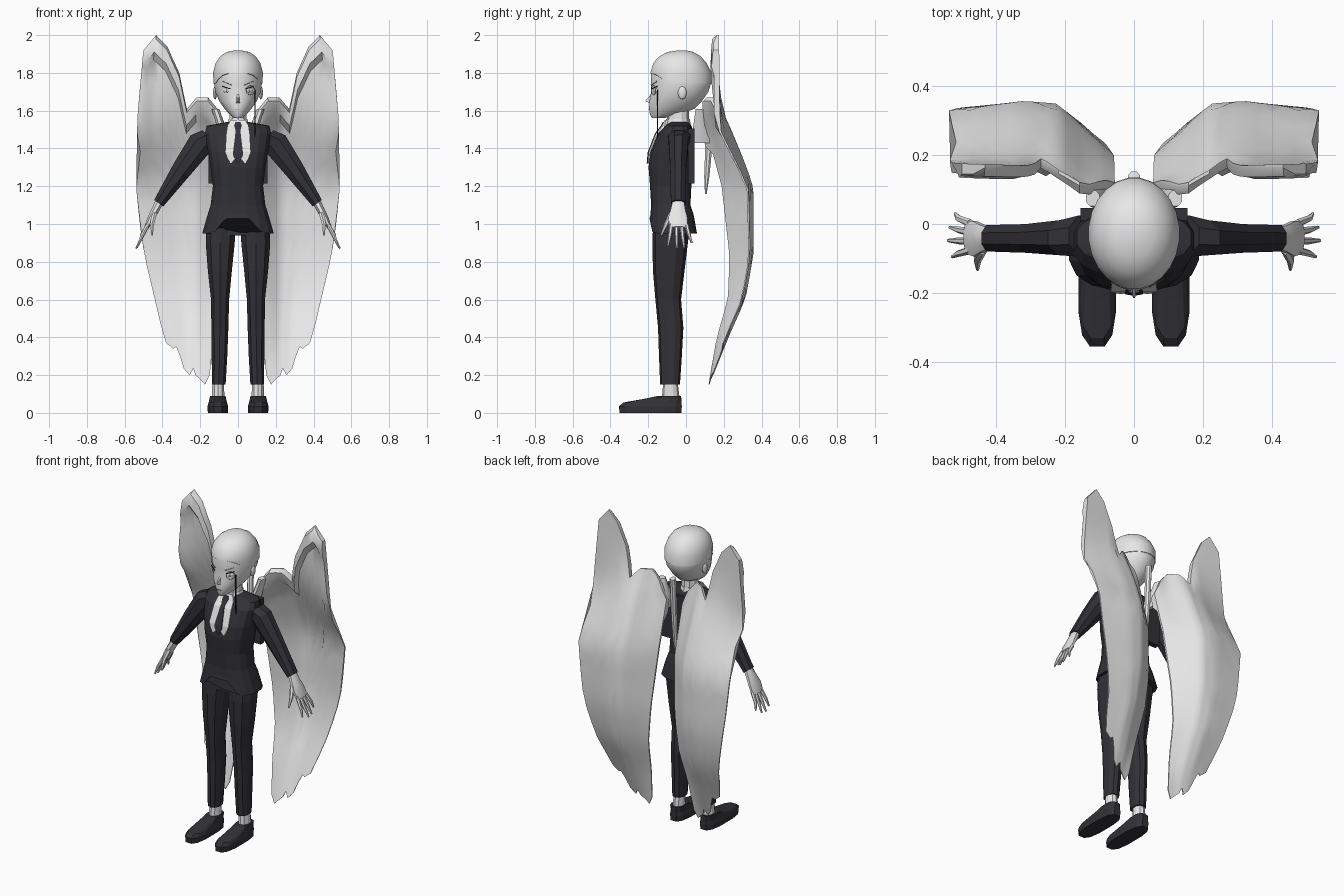
import bpy, bmesh, math
from mathutils import Vector, Matrix


def material(name, r, g, b):
    m = bpy.data.materials.new(name)
    m.diffuse_color = (r, g, b, 1)
    return m


WHITE = material("pale white", 0.8, 0.8, 0.8)
SUIT = material("charcoal cloth", 0.032, 0.031, 0.038)
BLACK = material("black metal", 0.01, 0.01, 0.01)
GREY = material("eye grey", 0.3, 0.3, 0.3)


def finish(name, bm, mat, smooth=False, mirror=False):
    bmesh.ops.recalc_face_normals(bm, faces=bm.faces)
    me = bpy.data.meshes.new(name)
    bm.to_mesh(me)
    bm.free()
    ob = bpy.data.objects.new(name, me)
    bpy.context.collection.objects.link(ob)
    me.materials.append(mat)
    if smooth:
        bpy.ops.object.select_all(action='DESELECT')
        ob.select_set(True)
        bpy.context.view_layer.objects.active = ob
        bpy.ops.object.shade_smooth_by_angle(angle=math.radians(40))
    if mirror:
        ob.modifiers.new("mirror", 'MIRROR').use_mirror_merge = False
    return ob


def skin(name, loops, mat, **kw):
    """Join closed point loops into a capped surface."""
    bm = bmesh.new()
    vs = [[bm.verts.new(p) for p in loop] for loop in loops]
    n = len(vs[0])
    for a, b in zip(vs, vs[1:]):
        for i in range(n):
            bm.faces.new((a[i], a[(i + 1) % n], b[(i + 1) % n], b[i]))
    bm.faces.new(vs[0])
    bm.faces.new(vs[-1])
    return finish(name, bm, mat, **kw)


def ring(cx, cz, rx, y0, y1, tilt=0.0, n=12, p=1.0):
    """Super-ellipse section between y0 and y1, tilted about y."""
    pts = []
    for i in range(n):
        a = 2 * math.pi * (i + 0.5) / n
        c, s = math.cos(a), math.sin(a)
        u = math.copysign(abs(c) ** p, c) * rx
        v = math.copysign(abs(s) ** p, s) * (y1 - y0) / 2
        pts.append(Vector((cx + u * math.cos(tilt), (y0 + y1) / 2 + v, cz + u * math.sin(tilt))))
    return pts


def loft(name, rows, mat, tilt=0.0, n=12, p=1.0, **kw):
    return skin(name, [ring(*r, tilt=tilt, n=n, p=p) for r in rows], mat, **kw)


def interp(table, x):
    t = sorted(table)
    if x <= t[0][0]:
        return t[0][1]
    for (a, va), (b, vb) in zip(t, t[1:]):
        if x <= b:
            return va + (vb - va) * (x - a) / (b - a)
    return t[-1][1]


def blob(name, loc, size, mat, rot=(0, 0, 0), cube=False, mirror=False):
    bm = bmesh.new()
    if cube:
        bmesh.ops.create_cube(bm, size=1)
    else:
        bmesh.ops.create_uvsphere(bm, u_segments=12, v_segments=8, radius=0.5)
    r = Matrix.Rotation(rot[2], 4, 'Z') @ Matrix.Rotation(rot[1], 4, 'Y')
    bm.transform(Matrix.Translation(loc) @ r @ Matrix.Diagonal((*size, 1)))
    return finish(name, bm, mat, smooth=not cube, mirror=mirror)


def plate(name, rows, mat, lift=0.0):
    """Thin mirrored plate laid over the chest; rows are z, inner x, outer x."""
    chest = [(1.29, -.206), (1.38, -.198), (1.48, -.159), (1.52, -.128), (1.56, -.108)]
    loops = []
    for z, x0, x1 in rows:
        y = interp(chest, z) - lift
        loops.append([(x0, y, z), (x1, y, z), (x1, y + .009, z), (x0, y + .009, z)])
    return skin(name, loops, mat, mirror=True)


# Head and hair cap
head = [(0, 1.56, .02, -.18, -.12), (0, 1.58, .045, -.192, -.03), (0, 1.61, .072, -.196, .045),
        (0, 1.65, .1, -.195, .085), (0, 1.70, .121, -.186, .12), (0, 1.74, .127, -.188, .132),
        (0, 1.80, .129, -.187, .13), (0, 1.85, .115, -.172, .105), (0, 1.885, .09, -.14, .075),
        (0, 1.908, .055, -.095, .035), (0, 1.916, .015, -.04, -.005)]
loft("head", head, WHITE, n=24, smooth=True)
cap = [ring(cx, z + .003, w + .004, a - .002, b + .004, n=24) for cx, z, w, a, b in head[5:]]
for q in cap[0]:
    q.z += .055 * max(0, min(1, (-q.y - .09) / .08))
skin("hair_cap", cap, WHITE, smooth=True)
loft("ponytail", [(0, 1.66, .012, .115, .14), (0, 1.655, .019, .112, .155), (0, 1.4, .018, .10, .14),
                  (0, 1.25, .014, .095, .125), (0, 1.16, .004, .10, .11)], WHITE, n=8, smooth=True)

# Face details
blob("ear", (.121, -.02, 1.695), (.022, .045, .07), WHITE, mirror=True)
skin("nose", [[(-.011, -.19, 1.64), (.011, -.19, 1.64), (.006, -.183, 1.69), (-.006, -.183, 1.69)],
              [(-.003, -.215, 1.65), (.003, -.215, 1.65), (.003, -.212, 1.656), (-.003, -.212, 1.656)]], WHITE)
blob("eye", (.062, -.163, 1.708), (.042, .01, .026), WHITE, (0, 0, .6), mirror=True)
blob("iris", (.06, -.168, 1.708), (.012, .006, .018), GREY, (0, 0, .6), mirror=True)
blob("lash", (.062, -.167, 1.722), (.05, .006, .004), BLACK, (0, -.25, .6), cube=True, mirror=True)
blob("brow", (.058, -.169, 1.745), (.055, .006, .004), GREY, (0, -.35, .58), cube=True, mirror=True)
blob("mouth", (0, -.196, 1.605), (.03, .005, .003), GREY, cube=True)
bpy.ops.mesh.primitive_torus_add(major_radius=.025, minor_radius=.0013, major_segments=20, minor_segments=6,
                                 location=(.066, -.172, 1.708), rotation=(math.pi / 2, 0, .5))
bpy.context.object.name = "eyeglass_ring"
bpy.context.object.data.materials.append(GREY)
blob("eyeglass_chain", (.09, -.152, 1.585), (.005, .005, .25), BLACK, cube=True)

# Neck and collar
loft("neck", [(0, 1.48, .055, -.10, .02), (0, 1.6, .045, -.1, .015)], WHITE, n=10)
loft("collar", [(0, 1.50, .07, -.12, .03), (0, 1.555, .052, -.105, .02)], WHITE, n=10)

# Jacket, with the front hem cut upward at the middle
jacket = [ring(*r, n=16, p=.75) for r in [
    (0, .95, .192, -.195, .06), (0, 1.05, .163, -.19, .042), (0, 1.1, .147, -.186, .025),
    (0, 1.2, .135, -.192, .03), (0, 1.3, .147, -.2, .04), (0, 1.38, .16, -.19, .045),
    (0, 1.48, .178, -.15, .042), (0, 1.52, .168, -.11, .03), (0, 1.54, .06, -.085, .01)]]
for q in jacket[0]:
    if q.y < -.1:
        q.z += .08 * max(0, min(1, (.13 - abs(q.x)) / .06))
skin("jacket", jacket, SUIT)
blob("back_flap", (0, .028, 1.36), (.31, .036, .29), SUIT, cube=True)
plate("shirt", [(1.55, 0, .04), (1.52, 0, .056), (1.48, 0, .062), (1.38, 0, .068), (1.35, .008, .057),
                (1.322, .036, .042)], WHITE)
plate("necktie", [(1.54, 0, .014), (1.52, 0, .02), (1.495, 0, .013), (1.48, 0, .014), (1.38, 0, .026),
                  (1.36, 0, .025), (1.32, 0, .003)], SUIT, .005)

# Trousers
loft("hips", [(0, .94, .16, -.17, .015), (0, 1.1, .13, -.17, .0)], SUIT, p=.8)
loft("trouser_leg", [(.102, .15, .038, -.137, -.032), (.098, .3, .043, -.143, -.022),
                     (.096, .45, .047, -.148, -.014), (.095, .6, .05, -.162, -.026),
                     (.096, .75, .066, -.175, -.008), (.094, .9, .08, -.178, .01), (.092, .98, .08, -.175, .02)],
     SUIT, n=10, p=.85, mirror=True)

# Ankles and shoes
loft("ankle", [(.105, .05, .036, -.13, -.03), (.105, .17, .032, -.12, -.045)], WHITE, n=10, mirror=True)
loft("shoe", [(.107, 0, .054, -.355, -.02), (.107, .035, .056, -.36, -.018), (.107, .055, .05, -.335, -.02),
              (.107, .075, .045, -.22, -.022), (.107, .09, .042, -.15, -.025)], SUIT, p=.7, mirror=True)

# Sleeves, palms and fingers
loft("sleeve", [(.14, 1.46, .065, -.1, .03), (.195, 1.43, .074, -.095, .015), (.3, 1.285, .057, -.087, .003),
                (.42, 1.11, .032, -.083, .0)], SUIT, tilt=.63, n=8, mirror=True)
loft("palm", [(.412, 1.125, .024, -.072, -.01), (.44, 1.07, .022, -.085, .0), (.462, 1.03, .019, -.098, .012),
              (.485, .98, .013, -.09, .014)], WHITE, tilt=.5, n=8, smooth=True, mirror=True)
for k, (tipx, tipy, tipz) in enumerate([(.52, .03, .90), (.535, -.01, .875), (.54, -.048, .87), (.528, -.095, .885)]):
    y = .002 - .026 * k
    m = (y + tipy) / 2
    loft(f"finger_{k + 1}", [(.475, 1.0, .012, y - .012, y + .012), (.51, (.985 + tipz) / 2, .01, m - .01, m + .01),
                             (tipx, tipz, .005, tipy - .005, tipy + .005)], WHITE, tilt=.4, n=6, smooth=True, mirror=True)
loft("thumb", [(.44, 1.06, .015, -.09, -.05), (.455, 1.0, .012, -.117, -.09), (.455, .94, .005, -.137, -.125)],
     WHITE, tilt=.2, n=6, smooth=True, mirror=True)

# Wings: columns run from the leading edge to the ragged trailing edge
TOP = [(0, 1.5), (.095, 1.6), (.22, 1.67), (.35, 1.67), (.455, 1.61), (.56, 1.8), (.72, 1.94), (.87, 2.0), (1, 1.92)]
BOTTOM = [(0, .2), (.095, .15), (.35, .2), (.41, .235), (.5, .2), (.64, .235), (.72, .3), (.8, .35), (.87, .34), (1, .37)]
INNER = [(1.6, .055), (1.2, .058), (.8, .09), (.3, .14), (.15, .155)]
OUTER = [(2, .49), (1.9, .503), (1.6, .53), (1.48, .535), (1.4, .515), (1.2, .54), (1, .52), (.83, .495),
         (.6, .44), (.45, .405), (.35, .375), (.15, .36)]
DEPTH = [(0, [(2, .13), (1.5, .12), (1.2, .2), (.83, .24), (.6, .23), (.4, .17), (.15, .125)]),
         (.18, [(2, .11), (1.65, .11), (1.5, .16), (1.2, .28), (.83, .3), (.6, .265), (.4, .19), (.15, .125)]),
         (.34, [(2, .15), (1.67, .155), (1.5, .24), (1.2, .35), (.83, .35), (.6, .3), (.4, .215), (.15, .125)]),
         (.55, [(2, .17), (1.8, .17), (1.6, .195), (1.37, .295), (1.2, .358), (.83, .357), (.6, .315), (.4, .225), (.15, .125)]),
         (1, [(2, .175), (1.5, .18), (1.2, .33), (.83, .34), (.6, .3), (.4, .21), (.15, .125)])]
THICK = [(0, .01), (.02, .035), (.09, .042), (.13, .012), (1.8, .004)]

columns = []
for f in [0, .05, .095, .16, .22, .29, .35, .41, .455, .5, .56, .64, .72, .8, .87, .94, 1]:
    top, bottom = interp(TOP, f), interp(BOTTOM, f)
    drops = [0, .02, .09, .13] + [.13 + (top - bottom - .13) * i / 14 for i in range(1, 15)]
    back, front = [], []
    for d in drops:
        z = top - d
        x0, x1 = interp(INNER, z), interp(OUTER, z)
        y = interp([(k, interp(t, z)) for k, t in DEPTH], f)
        th = max(interp(THICK, d), .03 if f > .93 and z > 1.5 else 0)
        back.append(Vector((x0 + f * (x1 - x0), y, z)))
        front.append(back[-1] - Vector((0, th, 0)))
    columns.append(back + front[::-1])
skin("wing", columns, WHITE, smooth=True, mirror=True)
# Wing roots joining the back
loft("wing_root", [(.075, 1.43, .012, .03, .13), (.09, 1.52, .025, .035, .12), (.12, 1.61, .022, .05, .1)],
     WHITE, n=8, smooth=True, mirror=True)
